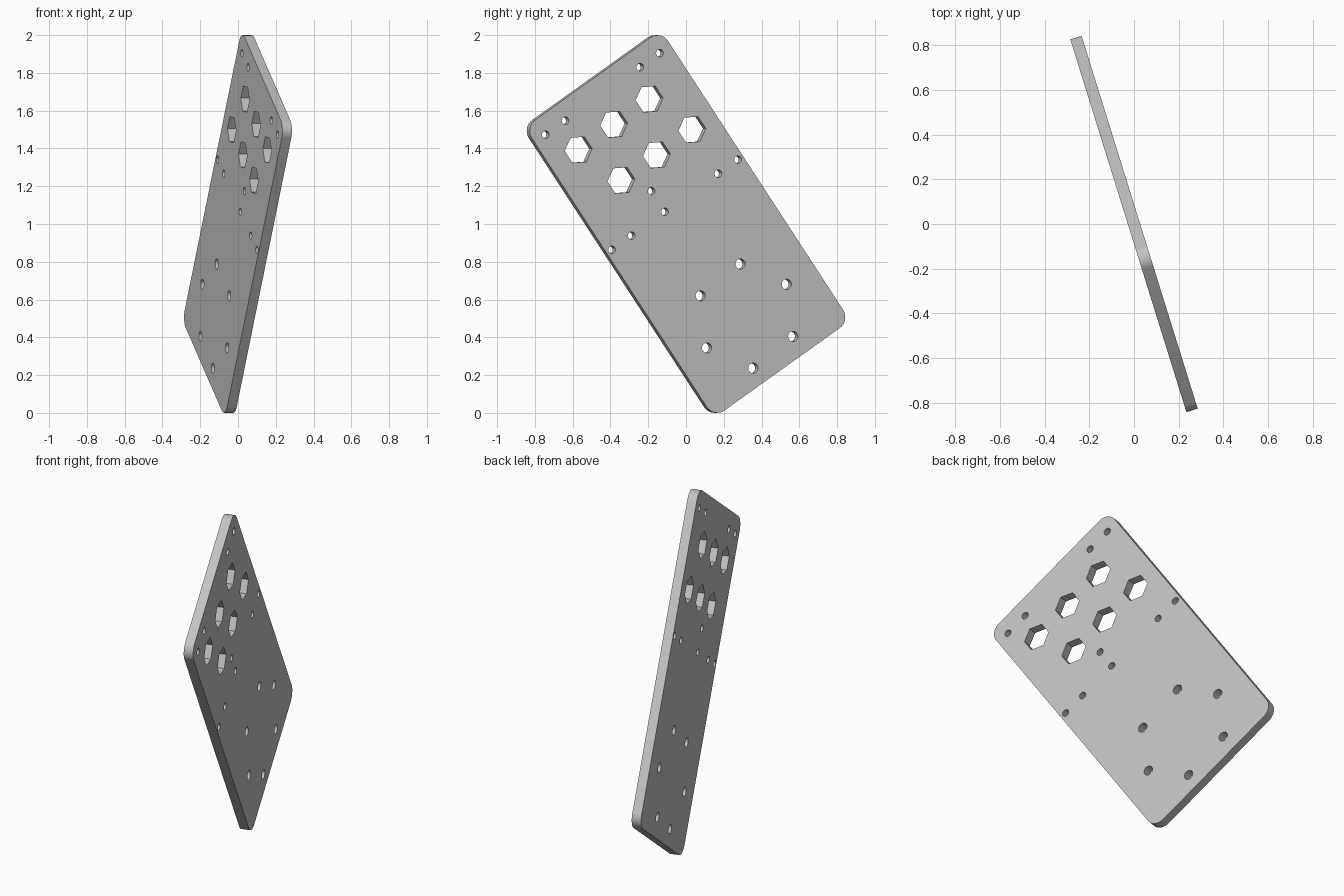
import bpy, bmesh
from math import sin, cos, pi, radians
from mathutils import Matrix, Vector

cube = bpy.data.objects.get("Cube")
if cube:
    bpy.data.objects.remove(cube, do_unlink=True)

HALF_LEN, HALF_WID, CORNER, THICK = 0.931, 0.457, 0.07, 0.053
TILT, YAW = radians(34.3), radians(17.3)


def ring(cx, cy, radius, sides, start=0.0):
    """Points of a regular polygon around a centre."""
    return [(cx + radius * cos(start + 2 * pi * i / sides),
             cy + radius * sin(start + 2 * pi * i / sides)) for i in range(sides)]


def rounded_rectangle(steps=10):
    points = []
    for k, (sx, sy) in enumerate([(1, 1), (-1, 1), (-1, -1), (1, -1)]):
        for i in range(steps + 1):
            a = pi / 2 * (k + i / steps)
            points.append((sx * (HALF_LEN - CORNER) + CORNER * cos(a),
                           sy * (HALF_WID - CORNER) + CORNER * sin(a)))
    return points


# Outline, with the plate's long axis on local x
loops = [rounded_rectangle()]

# Two staggered rows of hexagonal windows
for x, middle in [(-0.665, -0.04), (-0.398, 0.065)]:
    for step in (-1, 0, 1):
        loops.append(ring(x, middle + step * 0.238, 0.0765, 6))

# Small screw holes, mirrored across the long axis
for x, y in [(-0.834, 0.383), (-0.834, 0.251), (-0.124, 0.423), (-0.124, 0.291)]:
    for side in (-1, 1):
        loops.append(ring(x, side * y, 0.02, 32))
for x in (-0.256, -0.124):
    loops.append(ring(x, -0.067, 0.02, 32))

# Circle of six larger bolt holes
for x, y in ring(0.588, -0.003, 0.278, 6, radians(33)):
    loops.append(ring(x, y, 0.027, 32))

# Fill the outline around the holes and give it thickness
bm = bmesh.new()
for points in loops:
    verts = [bm.verts.new((x, y, -THICK / 2)) for x, y in points]
    for i, v in enumerate(verts):
        bm.edges.new((v, verts[i - 1]))
bmesh.ops.triangle_fill(bm, edges=bm.edges[:], use_beauty=True, use_dissolve=False,
                        normal=(0, 0, 1))
extruded = bmesh.ops.extrude_face_region(bm, geom=bm.faces[:], use_keep_orig=True)
top = [g for g in extruded["geom"] if isinstance(g, bmesh.types.BMVert)]
bmesh.ops.translate(bm, verts=top, vec=(0, 0, THICK))
bmesh.ops.recalc_face_normals(bm, faces=bm.faces[:])
mesh = bpy.data.meshes.new("mounting_plate")
bm.to_mesh(mesh)
bm.free()

grey = bpy.data.materials.new("light_grey")
grey.use_nodes = True
colour = (0.54, 0.54, 0.54, 1)
grey.diffuse_color = colour
grey.node_tree.nodes["Principled BSDF"].inputs["Base Color"].default_value = colour
mesh.materials.append(grey)

# Stand the plate upright on its corner
plate = bpy.data.objects.new("mounting_plate", mesh)
bpy.context.collection.objects.link(plate)
level = Vector((-sin(YAW), cos(YAW), 0))
up = Vector((0, 0, 1))
long_axis = level * sin(TILT) - up * cos(TILT)
cross_axis = level * cos(TILT) + up * sin(TILT)
turn = Matrix((long_axis, cross_axis, long_axis.cross(cross_axis))).transposed()
plate.matrix_world = Matrix.Translation(up) @ turn.to_4x4()

bpy.ops.object.select_all(action="DESELECT")
plate.select_set(True)
bpy.context.view_layer.objects.active = plate
bpy.ops.object.shade_smooth_by_angle(angle=radians(30))
